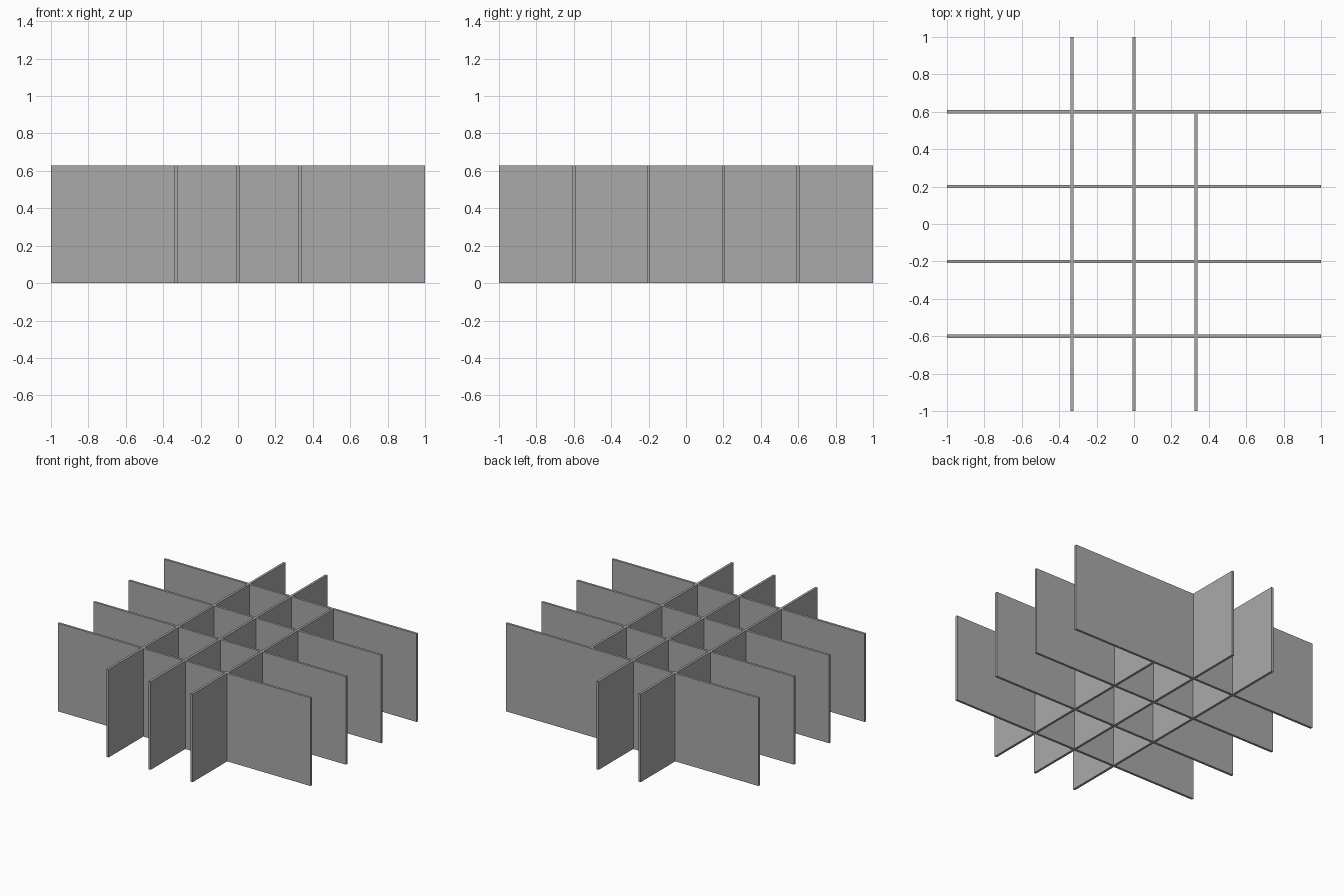
import bpy
import bmesh

cube = bpy.data.objects.get("Cube")
if cube:
    bpy.data.objects.remove(cube, do_unlink=True)

HEIGHT = 0.63
THICK = 0.017
HALF = THICK / 2
MID = HEIGHT / 2

grey = bpy.data.materials.new("plain grey board")
grey.use_nodes = True
colour = (0.4, 0.4, 0.4, 1)
grey.diffuse_color = colour
grey.node_tree.nodes["Principled BSDF"].inputs["Base Color"].default_value = colour


def board(name, start, end, offset, slots, along_x):
    """Slotted upright board: a comb profile extruded to the board thickness."""
    # Long boards are slotted from the top, cross boards from the bottom
    edge, opposite = (HEIGHT, 0) if along_x else (0, HEIGHT)
    profile = [(start, opposite), (start, edge)]
    for s in slots:
        profile += [(s - HALF, edge), (s - HALF, MID), (s + HALF, MID), (s + HALF, edge)]
    profile += [(end, edge), (end, opposite)]

    def place(u, z, side):
        v = offset + side * HALF
        return (u, v, z) if along_x else (v, u, z)

    bm = bmesh.new()
    face = bm.faces.new([bm.verts.new(place(u, z, -1)) for u, z in profile])
    result = bmesh.ops.extrude_face_region(bm, geom=[face])
    moved = [g for g in result["geom"] if isinstance(g, bmesh.types.BMVert)]
    shift = (0, THICK, 0) if along_x else (THICK, 0, 0)
    bmesh.ops.translate(bm, verts=moved, vec=shift)
    bmesh.ops.recalc_face_normals(bm, faces=bm.faces)
    mesh = bpy.data.meshes.new(name)
    bm.to_mesh(mesh)
    bm.free()
    mesh.materials.append(grey)
    bpy.context.collection.objects.link(bpy.data.objects.new(name, mesh))


rows = [-0.6, -0.2, 0.2, 0.6]
columns = [-0.332, 0, 0.332]

# Boards running side to side; the rear one is not slotted for the short board
for i, y in enumerate(rows):
    crossings = columns[:2] if y == rows[-1] else columns
    board(f"long_divider_{i + 1}", -1, 1, y, crossings, True)

# Boards running front to back; the left one butts against the rear long board
for name, x in zip(("right", "middle", "left"), columns):
    short = name == "left"
    end = rows[-1] - HALF if short else 1
    board(f"{name}_cross_divider", -1, end, x, rows[:-1] if short else rows, False)
